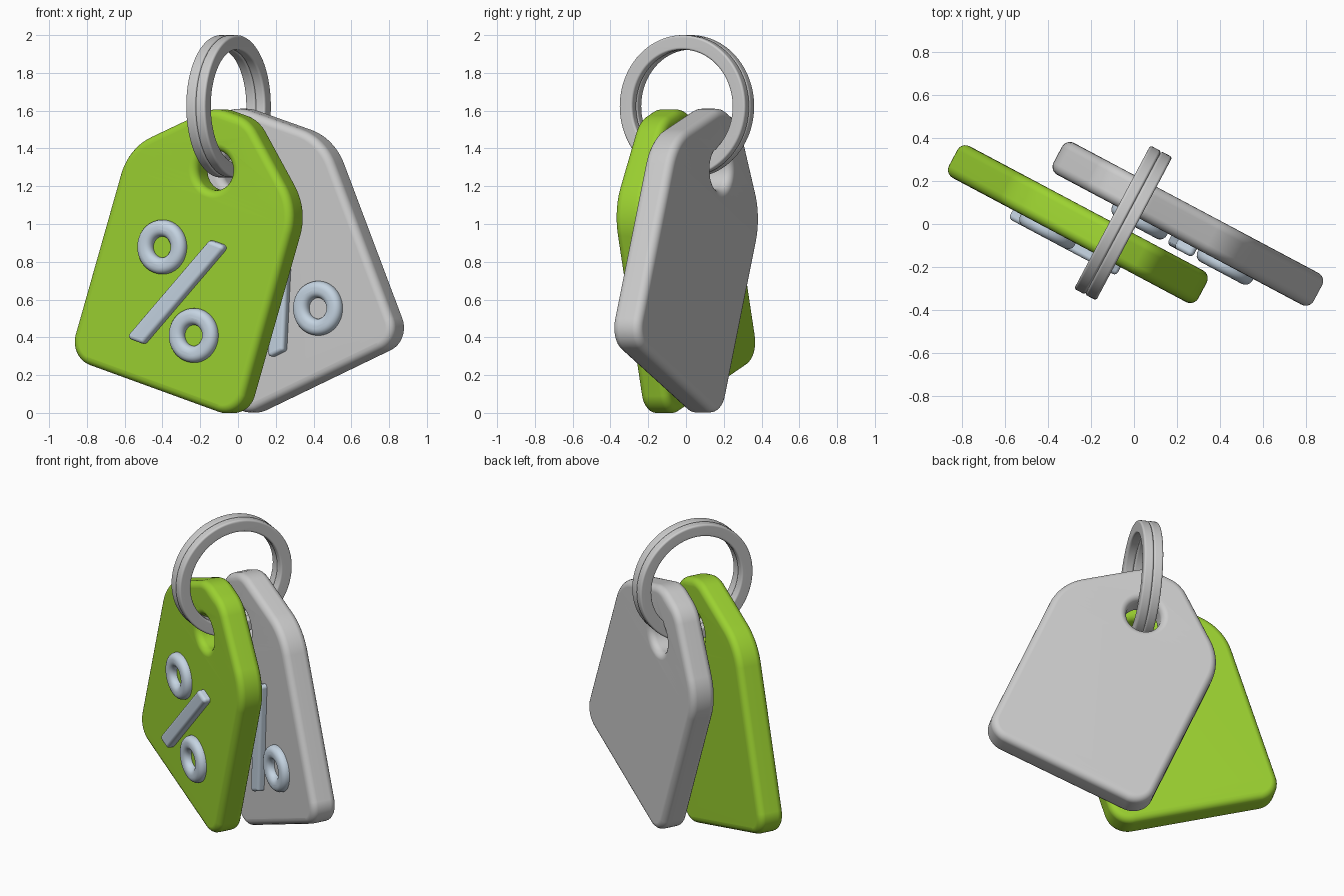
import bpy, math
from mathutils import Matrix, Vector

if "Cube" in bpy.data.objects:
    bpy.data.objects.remove(bpy.data.objects["Cube"])

R, T = Matrix.Rotation, Matrix.Translation
rad = math.radians


def material(name, color):
    m = bpy.data.materials.new(name)
    m.diffuse_color = color
    m.use_nodes = True
    m.node_tree.nodes["Principled BSDF"].inputs["Base Color"].default_value = m.diffuse_color
    return m


def circle(r, c=(0, 0), n=64):
    return [(c[0] + r * math.cos(i * math.tau / n), c[1] + r * math.sin(i * math.tau / n))
            for i in range(n)]


def rounded(corners, n=10):
    """Round each (x, y, radius) corner of a counter-clockwise convex outline."""
    pts = []
    for i, (x, y, r) in enumerate(corners):
        p = Vector((x, y))
        a = (Vector(corners[i - 1][:2]) - p).normalized()
        b = (Vector(corners[(i + 1) % len(corners)][:2]) - p).normalized()
        half = a.angle(b) / 2
        c = p + (a + b).normalized() * r / math.sin(half)
        start = p + a * r / math.tan(half) - c
        sweep = math.pi - 2 * half
        for k in range(n + 1):
            t = sweep * k / n
            pts.append((c.x + start.x * math.cos(t) - start.y * math.sin(t),
                        c.y + start.x * math.sin(t) + start.y * math.cos(t)))
    return pts


def plate(name, loops, thick, bevel, matrix, mat=None):
    """Filled outline (with holes) extruded to a soft-edged plate."""
    cu = bpy.data.curves.new(name, 'CURVE')
    cu.dimensions, cu.fill_mode = '2D', 'BOTH'
    cu.extrude, cu.bevel_depth, cu.offset = thick / 2 - bevel, bevel, -bevel
    cu.bevel_resolution = 4
    for loop in loops:
        sp = cu.splines.new('POLY')
        sp.points.add(len(loop) - 1)
        for p, co in zip(sp.points, loop):
            p.co = (co[0], co[1], 0, 1)
        sp.use_cyclic_u = True
    ob = bpy.data.objects.new(name, cu)
    bpy.context.collection.objects.link(ob)
    bpy.ops.object.select_all(action='DESELECT')
    bpy.context.view_layer.objects.active = ob
    ob.select_set(True)
    bpy.ops.object.convert(target='MESH')
    ob = bpy.context.object
    ob.name = name
    bpy.ops.object.mode_set(mode='EDIT')
    bpy.ops.mesh.select_all(action='SELECT')
    bpy.ops.mesh.remove_doubles(threshold=0.0002)
    bpy.ops.mesh.normals_make_consistent(inside=False)
    bpy.ops.object.mode_set(mode='OBJECT')
    bpy.ops.object.shade_smooth_by_angle(angle=rad(40))
    ob.modifiers.new('weighted', 'WEIGHTED_NORMAL').keep_sharp = True
    ob.matrix_world = matrix
    if mat:
        ob.data.materials.append(mat)
    return ob


green = material('green', (0.33, 0.64, 0.03, 1))
pale = material('pale_blue', (0.56, 0.66, 0.76, 1))

# shared facing direction: xy outlines stand upright, turned about z
upright = R(rad(-28), 4, 'Z') @ R(rad(90), 4, 'X')

THICK = 0.167
tag_outline = rounded([(-.535, 0, .13), (.535, 0, .13), (.535, 1.168, .32),
                       (.112, 1.53, .2), (-.112, 1.53, .2), (-.535, 1.168, .32)])
slash_outline = rounded([(-.21, .215, .02), (-.103, .215, .02), (.215, .86, .02), (.108, .86, .02)], 4)

# two tags, each with a raised percent sign on the front
for side, depth, tilt, cx, cy, mat in (('front', .123, -17.8, -.43, -.003, green),
                                       ('back', -.118, 23.1, .485, -.02, None)):
    m = upright @ T((0, 0, depth)) @ R(rad(tilt), 4, 'Z') @ T((cx, cy, 0))
    plate(side + '_tag', [tag_outline, circle(.105, (0, 1.213))], THICK, .042, m, mat)
    face = m @ T((0, 0, THICK / 2))
    plate(side + '_percent_slash', [slash_outline], .09, .02, face, pale)
    for label, c in (('upper', (-.163, .735)), ('lower', (.16, .347))):
        plate(f'{side}_percent_{label}_ring', [circle(.144, c), circle(.056, c)],
              .09, .036, face, pale)

# split ring: two coils side by side, threaded through both holes
for label, off in (('left', -.029), ('right', .029)):
    m = T((-.05, .005, 1.623)) @ upright @ R(rad(90), 4, 'Y') @ T((0, 0, off))
    plate(label + '_ring_coil', [circle(.377, n=96), circle(.3, n=96)], .058, .012, m)
